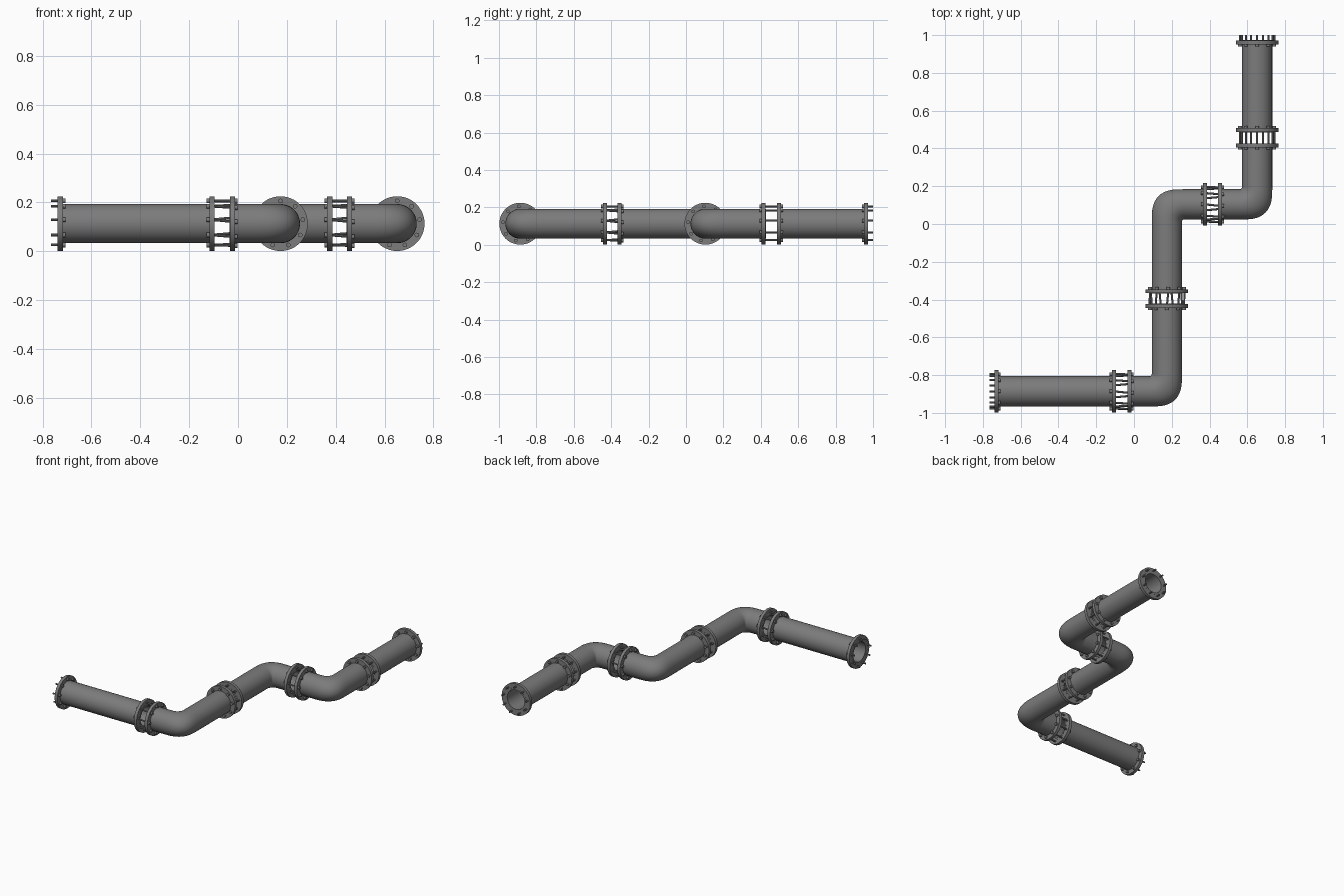
import bpy, bmesh
from math import sin, cos, pi, radians
from mathutils import Vector, Matrix

if "Cube" in bpy.data.objects:
    bpy.data.objects.remove(bpy.data.objects["Cube"])

ZC = 0.113                      # pipe axis height
R_OUT, R_IN = 0.080, 0.068      # pipe wall
R_FLANGE, T_FLANGE = 0.112, 0.021
R_BOLTS, N_BOLTS = 0.093, 9
BEND = 0.092
SEG = 48

steel = bpy.data.materials.new("dark_grey")
steel.diffuse_color = (0.2, 0.2, 0.2, 1)
steel.use_nodes = True
steel.node_tree.nodes["Principled BSDF"].inputs["Base Color"].default_value = steel.diffuse_color


def finish(bm, name):
    bmesh.ops.recalc_face_normals(bm, faces=bm.faces)
    me = bpy.data.meshes.new(name)
    bm.to_mesh(me)
    bm.free()
    me.materials.append(steel)
    ob = bpy.data.objects.new(name, me)
    bpy.context.collection.objects.link(ob)
    bpy.ops.object.select_all(action='DESELECT')
    bpy.context.view_layer.objects.active = ob
    ob.select_set(True)
    bpy.ops.object.shade_smooth_by_angle(angle=radians(35))
    return ob


def sweep(bm, path, r_out, r_in):
    """Hollow horizontal tube along (point, tangent, bulge); bulge widens one side of a bend."""
    stations = [(*s, r_out) for s in path] + [(*s, r_in) for s in reversed(path)]
    rings = []
    for p, t, bulge, r in stations:
        side = Vector((-t.y, t.x, 0))
        ring = []
        for i in range(SEG):
            a = 2 * pi * i / SEG
            w = r * cos(a)
            if w * bulge > 0:
                w *= 1 + abs(bulge)
            ring.append(bm.verts.new(p + side * w + Vector((0, 0, r * sin(a)))))
        rings.append(ring)
    for k in range(len(rings)):
        a, b = rings[k], rings[(k + 1) % len(rings)]
        for i in range(SEG):
            j = (i + 1) % SEG
            bm.faces.new((a[i], a[j], b[j], b[i]))


def rod(bm, start, end, radius, seg):
    axis = end - start
    rot = Vector((0, 0, 1)).rotation_difference(axis).to_matrix().to_4x4()
    bmesh.ops.create_cone(bm, cap_ends=True, segments=seg, radius1=radius, radius2=radius,
                          depth=axis.length,
                          matrix=Matrix.Translation((start + end) / 2) @ rot)


def bolt_points(centre, axis, twist=0):
    """Bolt circle with one bolt at the top, turned by twist degrees."""
    side = Vector((-axis.y, axis.x, 0))
    angles = [pi / 2 + 2 * pi * k / N_BOLTS + radians(twist) for k in range(N_BOLTS)]
    return [centre + side * (R_BOLTS * cos(a)) + Vector((0, 0, R_BOLTS * sin(a))) for a in angles]


def flange(name, centre, out, twist=0):
    """Ring at a pipe end, with bolt heads on its pipe side."""
    bm = bmesh.new()
    h = out * T_FLANGE / 2
    sweep(bm, [(centre - h, out, 0), (centre + h, out, 0)], R_FLANGE, 0.072)
    for p in bolt_points(centre, out, twist):
        rod(bm, p - h - out * 0.011, p - h + out * 0.003, 0.0095, 12)
    finish(bm, name)


def bolts(name, starts, ends):
    bm = bmesh.new()
    for a, b in zip(starts, ends):
        rod(bm, a, b, 0.0055, 10)
    finish(bm, name)


def pipe(name, pts):
    """Pipe piece through 2 or 3 points; the third point makes it an elbow."""
    P = [Vector((x, y, ZC)) for x, y in pts]
    d0, d1 = (P[1] - P[0]).normalized(), (P[-1] - P[-2]).normalized()
    over = T_FLANGE / 2 + 0.001
    path = [(P[0] - d0 * over, d0, 0)]
    if len(P) == 3:
        centre = P[1] - d0 * BEND + d1 * BEND
        outer = -1 if d0.cross(d1).z > 0 else 1
        for i in range(21):
            a = pi / 2 * i / 20
            path.append((centre - d1 * (BEND * cos(a)) + d0 * (BEND * sin(a)),
                         d0 * cos(a) + d1 * sin(a), outer * 0.25 * sin(2 * a) ** 2))
    path.append((P[-1] + d1 * over, d1, 0))
    bm = bmesh.new()
    sweep(bm, path, R_OUT, R_IN)
    finish(bm, name)
    return P[0], d0, P[-1], d1


# Run of pipe from the left end to the back end
pieces = [
    ("straight_pipe_left", [(-0.728, -0.886), (-0.107, -0.886)]),
    ("elbow_pipe_front", [(-0.023, -0.886), (0.174, -0.886), (0.174, -0.433)]),
    ("elbow_pipe_middle", [(0.174, -0.356), (0.174, 0.104), (0.376, 0.104)]),
    ("elbow_pipe_back", [(0.456, 0.104), (0.652, 0.104), (0.652, 0.415)]),
    ("straight_pipe_back", [(0.652, 0.497), (0.652, 0.962)]),
]
twists = [5, 5, 5, 0]
ends = [pipe(*p) for p in pieces]

# Bolted joints between neighbouring pieces
for i, twist in enumerate(twists):
    a, d = ends[i][2], ends[i][3]
    b = ends[i + 1][0]
    flange(f"joint_{i + 1}_flange_a", a, d)
    flange(f"joint_{i + 1}_flange_b", b, -d, -twist)
    bolts(f"joint_{i + 1}_bolts", bolt_points(a, d), bolt_points(b, d, twist))

# Open ends with projecting bolts
for name, c, d in (("left_end", ends[0][0], -ends[0][1]), ("back_end", ends[-1][2], ends[-1][3])):
    flange(name + "_flange", c, d)
    pts = bolt_points(c, d)
    bolts(name + "_bolts", pts, [p + d * 0.038 for p in pts])
